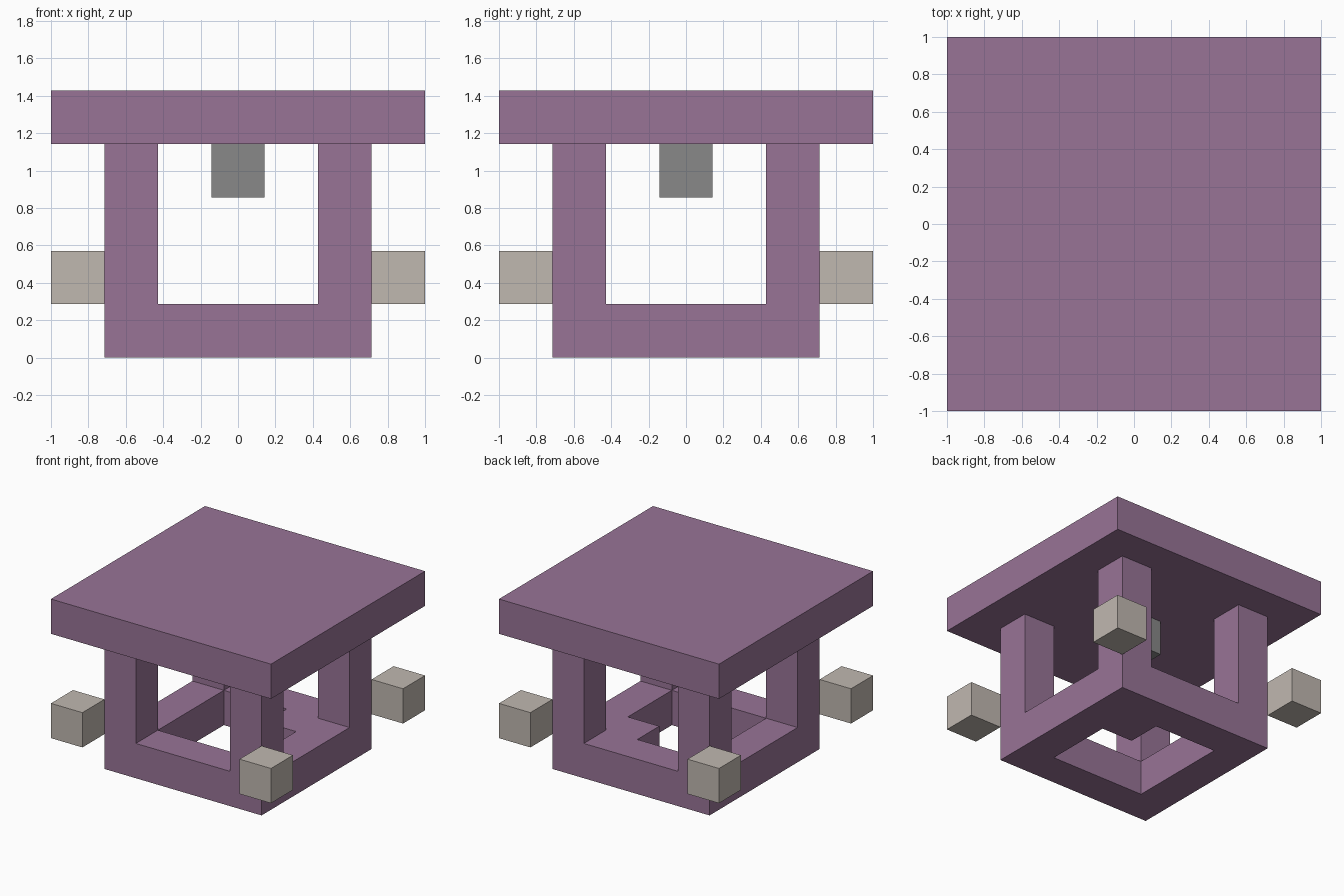
import bpy
import bmesh
from mathutils import Vector

if "Cube" in bpy.data.objects:
    bpy.data.objects.remove(bpy.data.objects["Cube"], do_unlink=True)

U = 2 / 7  # side of one building block


def material(name, rgb):
    mat = bpy.data.materials.new(name)
    mat.use_nodes = True
    colour = (*rgb, 1)
    mat.diffuse_color = colour
    mat.node_tree.nodes["Principled BSDF"].inputs["Base Color"].default_value = colour
    return mat


def finish(name, bm, mat):
    bmesh.ops.recalc_face_normals(bm, faces=bm.faces)
    mesh = bpy.data.meshes.new(name)
    bm.to_mesh(mesh)
    bm.free()
    mesh.materials.append(mat)
    obj = bpy.data.objects.new(name, mesh)
    bpy.context.collection.objects.link(obj)
    return obj


def box(name, centre, size, mat):
    """Box given in block units."""
    bm = bmesh.new()
    bmesh.ops.create_cube(bm, size=U)
    bmesh.ops.scale(bm, vec=size, verts=bm.verts)
    bmesh.ops.translate(bm, vec=Vector(centre) * U, verts=bm.verts)
    return finish(name, bm, mat)


def block_shell(name, cells, mat):
    """Outer skin of a set of touching blocks, without inner faces."""
    bm = bmesh.new()
    for cell in cells:
        centre = Vector(cell) + Vector((0, 0, 0.5))
        for axis in range(3):
            for sign in (-1, 1):
                step = [0, 0, 0]
                step[axis] = sign
                if tuple(c + s for c, s in zip(cell, step)) in cells:
                    continue
                a, b = Vector(), Vector()
                a[(axis + 1) % 3] = b[(axis + 2) % 3] = 0.5
                mid = centre + Vector(step) / 2
                corners = (mid - a - b, mid + a - b, mid + a + b, mid - a + b)
                bm.faces.new([bm.verts.new(p * U) for p in corners])
    bmesh.ops.remove_doubles(bm, verts=bm.verts, dist=0.001)
    return finish(name, bm, mat)


purple = material("muted purple", (0.314, 0.174, 0.307))
beige = material("warm light grey", (0.527, 0.479, 0.434))
grey = material("mid grey", (0.246, 0.246, 0.246))

# Square base ring with one inner corner block, and four posts
span = range(-2, 3)
frame = {(x, y, 0) for x in span for y in span if max(abs(x), abs(y)) == 2}
frame.add((1, 1, 0))
frame |= {(x, y, z) for x in (-2, 2) for y in (-2, 2) for z in (1, 2, 3)}
block_shell("base_frame_and_posts", frame, purple)

# Roof slab and the block hanging below it
box("roof_slab", (0, 0, 4.5), (7, 7, 1), purple)
box("hanging_block", (0, 0, 3.5), (1, 1, 1), grey)

# Corner blocks outside the posts
for side, x in (("right", -3), ("left", 3)):
    for end, y in (("front", -3), ("back", 3)):
        box(f"{end}_{side}_corner_block", (x, y, 1.5), (1, 1, 1), beige)
